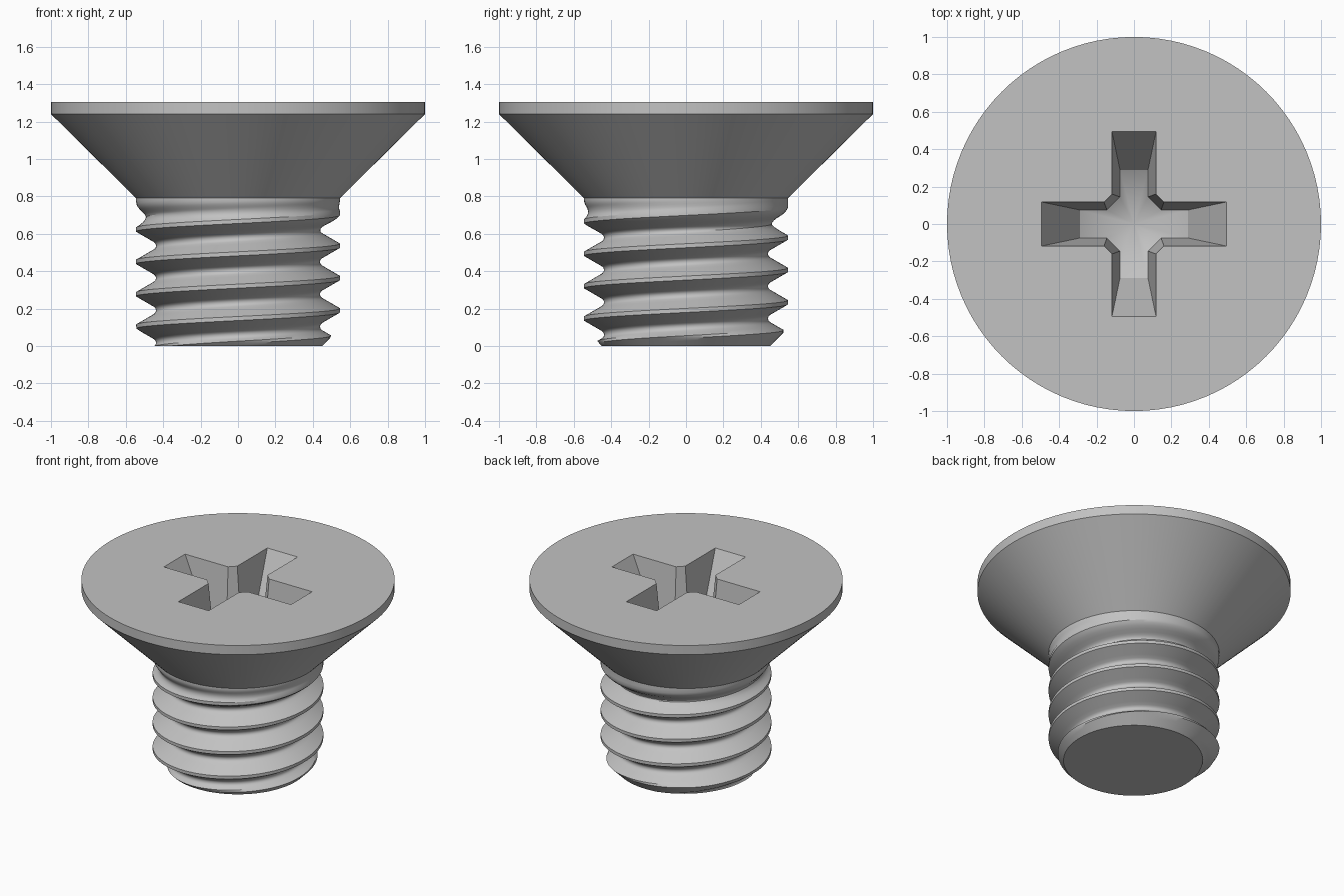
import bpy, bmesh
from math import sin, cos, tan, pi, sqrt, radians, hypot

cube = bpy.data.objects.get("Cube")
if cube:
    bpy.data.objects.remove(cube, do_unlink=True)

SIDES = 96
NECK_Z, RIM_Z, TOP_Z = 0.79, 1.24, 1.305
MAJOR_R = 0.545
PITCH = 0.173
CREST_Z = 0.19      # height of a thread crest at +x

steel = bpy.data.materials.new("grey_steel")
steel.use_nodes = True
steel.diffuse_color = (0.54, 0.54, 0.54, 1)
steel.node_tree.nodes["Principled BSDF"].inputs["Base Color"].default_value = (0.54, 0.54, 0.54, 1)


def finish(bm, name):
    bmesh.ops.recalc_face_normals(bm, faces=bm.faces)
    mesh = bpy.data.meshes.new(name)
    bm.to_mesh(mesh)
    bm.free()
    mesh.materials.append(steel)
    obj = bpy.data.objects.new(name, mesh)
    bpy.context.collection.objects.link(obj)
    bpy.ops.object.select_all(action='DESELECT')
    obj.select_set(True)
    bpy.context.view_layer.objects.active = obj
    bpy.ops.object.shade_smooth_by_angle(angle=radians(30))
    return obj


def bridge(bm, low, high):
    n = len(low)
    for i in range(n):
        j = (i + 1) % n
        bm.faces.new((low[i], low[j], high[j], high[i]))


def ring(bm, r, z):
    return [bm.verts.new((r * cos(2 * pi * i / SIDES), r * sin(2 * pi * i / SIDES), z))
            for i in range(SIDES)]


# Countersunk head: cone, rim and flat top around a cross recess
bm = bmesh.new()
neck, edge, rim = ring(bm, MAJOR_R, NECK_Z), ring(bm, 1, RIM_Z), ring(bm, 1, TOP_Z)
bridge(bm, neck, edge)
bridge(bm, edge, rim)


def cross(length, width, corner):
    pts = []
    for q in range(4):
        c, s = (1, 0, -1, 0)[q], (0, 1, 0, -1)[q]
        for x, y in ((length, -width), (length, width), (corner, width), (width, corner)):
            pts.append((c * x - s * y, s * x + c * y))
    return pts


TIP_Z = TOP_Z - 0.56
mouth = [bm.verts.new((x, y, TOP_Z)) for x, y in cross(0.495, 0.118, 0.16)]
floor = [bm.verts.new((x, y, TIP_Z + hypot(x, y) * tan(radians(28))))
         for x, y in cross(0.29, 0.075, 0.145)]
bridge(bm, floor, mouth)
tip = bm.verts.new((0, 0, TIP_Z))
for i in range(len(floor)):
    bm.faces.new((tip, floor[i - 1], floor[i]))

# Flat top surface between rim and recess mouth
outline = [e for e in bm.edges if all(abs(v.co.z - TOP_Z) < 1e-5 for v in e.verts)]
bmesh.ops.triangle_fill(bm, edges=outline, use_beauty=True)
finish(bm, "countersunk_head")


# Threaded shank: helical rows of a sixty-degree profile with rounded roots
def thread_radius(z, turn):
    phase = ((z - CREST_Z) / PITCH - turn) % 1
    d = min(phase, 1 - phase)
    if d < 0.0625:
        depth = 0
    elif d < 0.375:
        depth = (d - 0.0625) * sqrt(3)
    else:
        depth = 0.469 + sqrt(0.1443 ** 2 - (0.5 - d) ** 2)
    # the groove runs out below the head, and the end is chamfered
    t = min(max((z - 0.61) / 0.17, 0), 1)
    fade = 1 - t * t * (3 - 2 * t)
    return min(MAJOR_R - depth * PITCH * fade, 0.45 + z)


ROWS = (0.0625, 0.14, 0.22, 0.3, 0.375, 0.42, 0.46, 0.5,
        0.54, 0.58, 0.625, 0.7, 0.78, 0.86, 0.9375)
bm = bmesh.new()
columns = []
for i in range(SIDES + 1):
    turn = i / SIDES
    column = []
    for k in range(-3, 5):
        for row in ROWS:
            z = min(max(CREST_Z + PITCH * (k + row + turn), 0), NECK_Z)
            r = thread_radius(z, turn)
            column.append(bm.verts.new((r * cos(2 * pi * turn), r * sin(2 * pi * turn), z)))
    columns.append(column)
for a, b in zip(columns, columns[1:]):
    for i in range(len(a) - 1):
        bm.faces.new((a[i], b[i], b[i + 1], a[i + 1]))
bmesh.ops.remove_doubles(bm, verts=bm.verts, dist=1e-4)

# Flat end of the shank
end = [e for e in bm.edges if e.is_boundary and all(v.co.z < 1e-4 for v in e.verts)]
bmesh.ops.contextual_create(bm, geom=end)
finish(bm, "threaded_shank")
